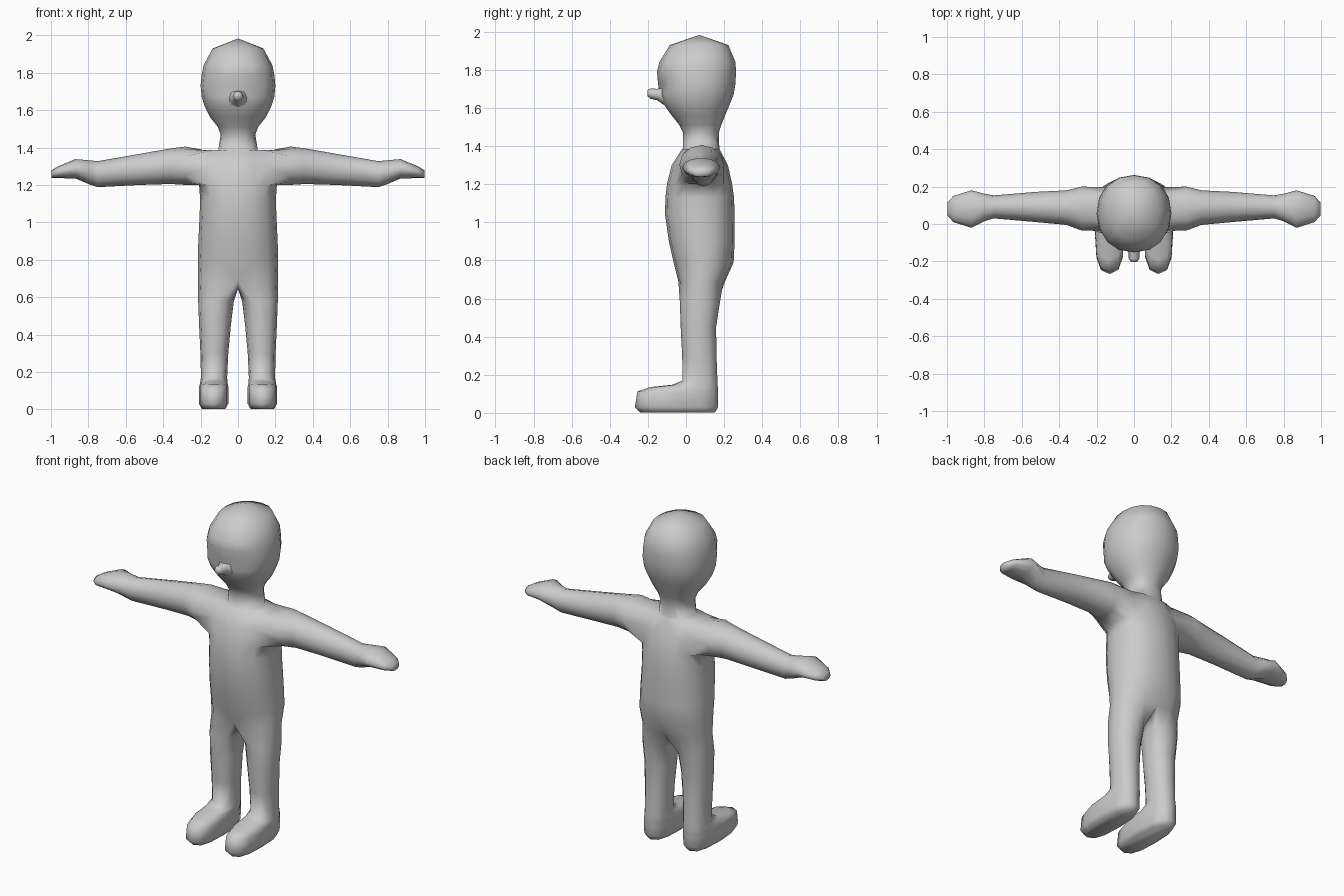
import bpy, bmesh, math
from math import sin, cos, pi, radians

if "Cube" in bpy.data.objects:
    bpy.data.objects.remove(bpy.data.objects["Cube"])

skin = bpy.data.materials.new("plain_grey")
skin.diffuse_color = (0.6, 0.6, 0.6, 1)
skin.use_nodes = True
skin.node_tree.nodes["Principled BSDF"].inputs["Base Color"].default_value = skin.diffuse_color


def power(v, e):
    return math.copysign(abs(v) ** e, v) if abs(v) > 1e-6 else 0.0


def bridge(bm, a, b, closed=True, skip=()):
    """Quads between two rings of equal length."""
    n = len(a)
    for i in range(n if closed else n - 1):
        j = (i + 1) % n
        if i not in skip:
            bm.faces.new((a[i], a[j], b[j], b[i]))


def finish(bm, name, mirror=False):
    bmesh.ops.recalc_face_normals(bm, faces=bm.faces)
    mesh = bpy.data.meshes.new(name)
    bm.to_mesh(mesh)
    bm.free()
    ob = bpy.data.objects.new(name, mesh)
    bpy.context.collection.objects.link(ob)
    mesh.materials.append(skin)
    if mirror:
        mod = ob.modifiers.new("mirror", 'MIRROR')
        mod.use_clip = True
        mod.merge_threshold = 0.0005
    for p in mesh.polygons:
        p.use_smooth = True
    return ob


bm = bmesh.new()


def half_ring(z, rx, front, back, e=0.9):
    """Nine points from front centre round the side to back centre."""
    cy, ry = (front + back) / 2, (back - front) / 2
    return [bm.verts.new((rx * power(sin(i * pi / 8), e),
                          cy - ry * power(cos(i * pi / 8), e), z)) for i in range(9)]


# torso, neck and head as half rings: z, half width, front y, back y
SHOULDER = 5
trunk = [(0.69, .213, -.04, .205), (0.79, .215, -.065, .25), (0.90, .212, -.09, .255),
         (1.04, .205, -.11, .255), (1.13, .203, -.108, .252), (1.20, .208, -.10, .242),
         (1.30, .20, -.075, .22), (1.385, .19, -.02, .175), (1.388, .105, -.015, .175),
         (1.47, .093, -.015, .172), (1.51, .108, -.035, .185), (1.56, .148, -.075, .205),
         (1.62, .178, -.118, .23), (1.67, .194, -.138, .25), (1.73, .20, -.147, .26),
         (1.79, .194, -.152, .262), (1.84, .184, -.14, .26), (1.93, .135, -.085, .222)]
rings = [half_ring(*t) for t in trunk]
for k in range(len(rings) - 1):
    hole = (2, 3, 4, 5) if k in (SHOULDER, SHOULDER + 1) else ()
    bridge(bm, rings[k], rings[k + 1], closed=False, skip=hole)

# crown
apex = bm.verts.new((0, .07, 1.983))
for i in range(8):
    bm.faces.new((rings[-1][i], rings[-1][i + 1], apex))

# eye sockets pressed into the face
rings[14][1].co.y += 0.028
rings[14][2].co.y += 0.008
rings[13][1].co.y += 0.006

# arm grown from the shoulder opening: x, low z, high z, front y, back y
a, b, c = rings[SHOULDER:SHOULDER + 3]
prev = a[2:7] + [b[6]] + c[6:1:-1] + [b[2]]
arm = [(.28, 1.20, 1.405, -.035, .20), (.36, 1.205, 1.395, -.005, .18),
       (.52, 1.20, 1.367, .01, .172), (.75, 1.188, 1.327, .03, .153),
       (.80, 1.205, 1.332, .015, .162), (.87, 1.235, 1.338, -.02, .18),
       (.965, 1.236, 1.298, .01, .15), (.998, 1.238, 1.278, .045, .115)]
for x, lo, hi, f, r in arm:
    ring = []
    for i in range(12):
        p = radians(30 * (i - 2))
        ring.append(bm.verts.new((x, (f + r) / 2 + (r - f) / 2 * sin(p),
                                  (lo + hi) / 2 - (hi - lo) / 2 * cos(p))))
    bridge(bm, prev, ring)
    prev = ring
bm.faces.new(prev)

# leg and foot grown from the hip: front z, back z, inner x, outer x, front y, back y, squareness
crotch = [bm.verts.new((0, y, .645)) for y in (.145, .08, .02)]
prev = rings[0] + crotch
leg = [(.58, .58, .022, .213, -.032, .178, .9), (.45, .45, .038, .208, -.028, .158, .9),
       (.30, .30, .052, .201, -.02, .16, .9), (.17, .17, .058, .198, -.018, .165, .9),
       (.148, .13, .056, .203, -.07, .167, .8), (.135, .11, .052, .208, -.19, .168, .75),
       (.112, .09, .052, .209, -.255, .168, .75), (.03, .03, .052, .209, -.268, .168, .75),
       (.003, .01, .068, .193, -.24, .152, .75)]
for zf, zb, xi, xo, f, r, e in leg:
    ring = []
    for i in range(12):
        t = radians(30 * (i - 1))
        s = power(cos(t), e)
        ring.append(bm.verts.new(((xi + xo) / 2 + (xo - xi) / 2 * power(sin(t), e),
                                  (f + r) / 2 - (r - f) / 2 * s,
                                  (zf + zb) / 2 + (zf - zb) / 2 * s)))
    bridge(bm, prev, ring)
    prev = ring
bm.faces.new(prev)
for v in prev:
    v.co.z = 0.002
finish(bm, "body", mirror=True)

# nose: y, centre z, half width, half height
bm = bmesh.new()
prev = None
for y, z, w, h in [(-.115, 1.665, .055, .05), (-.15, 1.67, .03, .03),
                   (-.185, 1.675, .028, .027), (-.203, 1.678, .016, .016)]:
    ring = [bm.verts.new((w * cos(i * pi / 4), y, z + h * sin(i * pi / 4))) for i in range(8)]
    if prev:
        bridge(bm, prev, ring)
    prev = ring
bm.faces.new(prev)
finish(bm, "nose")
